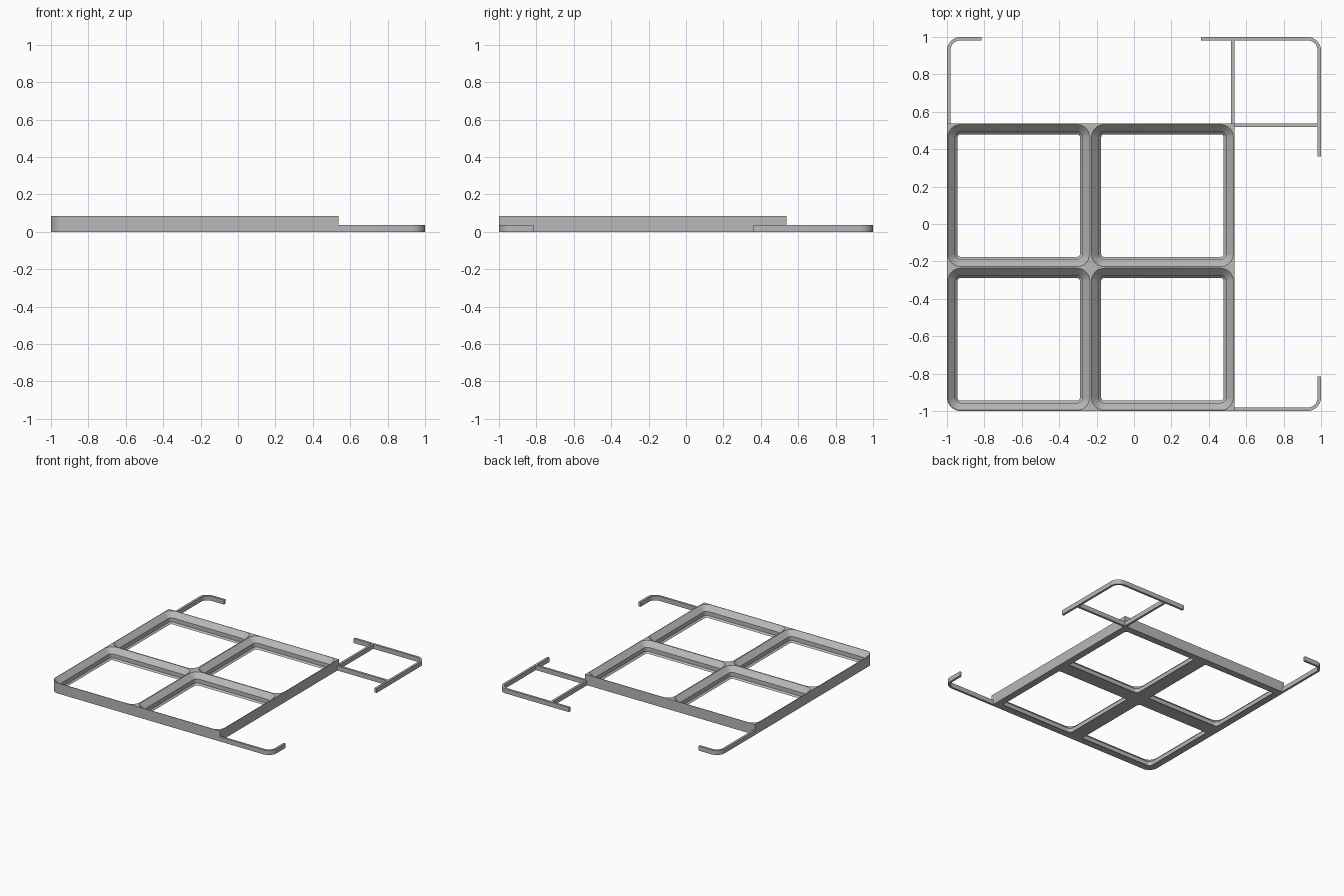
import bpy, bmesh, math

if "Cube" in bpy.data.objects:
    bpy.data.objects.remove(bpy.data.objects["Cube"])

END = 0.536            # far edge of the plate (near edge is -1)
PITCH = (END + 1) / 2  # cell size
HEIGHT = 0.085         # plate height
RAIL_H, RAIL_W = 0.037, 0.018
RADIUS = 0.073
SEG = 10

grey = bpy.data.materials.new("light grey")
grey.diffuse_color = (0.48, 0.48, 0.48, 1)
grey.use_nodes = True
grey.node_tree.nodes["Principled BSDF"].inputs["Base Color"].default_value = grey.diffuse_color


def rounded_rect(x0, y0, x1, y1, radii):
    """Counter-clockwise outline; radii start at the near left corner."""
    corners = [(x0, y0, 1, 1), (x1, y0, -1, 1), (x1, y1, -1, -1), (x0, y1, 1, -1)]
    pts = []
    for i, (x, y, sx, sy) in enumerate(corners):
        r = radii[i]
        if r == 0:
            pts.append((x, y))
            continue
        for k in range(SEG + 1):
            a = math.pi + (i + k / SEG) * math.pi / 2
            pts.append((x + sx * r + r * math.cos(a), y + sy * r + r * math.sin(a)))
    return pts


def loft(name, layers):
    """Closed solid through stacked outlines [(points, z), ...]."""
    bm = bmesh.new()
    rings = [[bm.verts.new((x, y, z)) for x, y in pts] for pts, z in layers]
    n = len(rings[0])
    for low, high in zip(rings, rings[1:]):
        for i in range(n):
            j = (i + 1) % n
            bm.faces.new((low[i], low[j], high[j], high[i]))
    bm.faces.new(rings[0][::-1])
    bm.faces.new(rings[-1])
    bmesh.ops.recalc_face_normals(bm, faces=bm.faces)
    mesh = bpy.data.meshes.new(name)
    bm.to_mesh(mesh)
    bm.free()
    obj = bpy.data.objects.new(name, mesh)
    bpy.context.collection.objects.link(obj)
    mesh.materials.append(grey)
    return obj


def smooth(obj):
    bpy.ops.object.select_all(action='DESELECT')
    obj.select_set(True)
    bpy.context.view_layer.objects.active = obj
    bpy.ops.object.shade_smooth_by_angle(angle=math.radians(30))


def corner_rail(name, sx, sy, len_x, len_y):
    """Thin L-shaped rail round the corner (sx, sy)."""
    def side(inset):
        r = RADIUS - inset
        pts = [(1 - len_x, 1 - inset)]
        for k in range(SEG + 1):
            a = math.pi / 2 * (1 - k / SEG)
            pts.append((1 - RADIUS + r * math.cos(a), 1 - RADIUS + r * math.sin(a)))
        return pts + [(1 - inset, 1 - len_y)]
    outline = [(sx * x, sy * y) for x, y in side(0) + side(RAIL_W)[::-1]]
    smooth(loft(name, [(outline, 0), (outline, RAIL_H)]))


def bar(name, x0, y0, x1, y1):
    outline = [(x0, y0), (x1, y0), (x1, y1), (x0, y1)]
    loft(name, [(outline, 0), (outline, RAIL_H)])


# Grid plate: only its near left corner is rounded
outline = rounded_rect(-1, -1, END, END, (RADIUS, 0, 0, 0))
plate = loft("grid_plate", [(outline, 0), (outline, HEIGHT)])

# Four stepped, chamfered openings: (inset from cell edge, height)
STEPS = [(0.0565, -0.02), (0.0565, 0), (0.0437, 0.0128),
         (0.0437, 0.0457), (0.0045, HEIGHT), (0.0045, HEIGHT + 0.02)]
cutters = []
for i in range(2):
    for j in range(2):
        x, y = -1 + i * PITCH, -1 + j * PITCH
        layers = [(rounded_rect(x + d, y + d, x + PITCH - d, y + PITCH - d,
                                (RADIUS - d,) * 4), z) for d, z in STEPS]
        cutters.append(loft("opening_cutter", layers))
bpy.context.view_layer.objects.active = plate
for cutter in cutters:
    mod = plate.modifiers.new("opening", 'BOOLEAN')
    mod.operation = 'DIFFERENCE'
    mod.solver = 'EXACT'
    mod.object = cutter
    bpy.ops.object.modifier_apply(modifier=mod.name)
    bpy.data.objects.remove(cutter)
smooth(plate)

# Rails marking the outer corners
corner_rail("left_corner_rail", -1, 1, 0.185, 1 - END)
corner_rail("front_corner_rail", 1, -1, 1 - END, 0.185)
corner_rail("back_corner_rail", 1, 1, 0.642, 0.638)

# Straight bars linking the back corner rail to the plate
bar("back_link_bar", END - RAIL_W, END, END, 1 - RAIL_W)
bar("side_link_bar", END, END - RAIL_W, 1 - RAIL_W, END)
